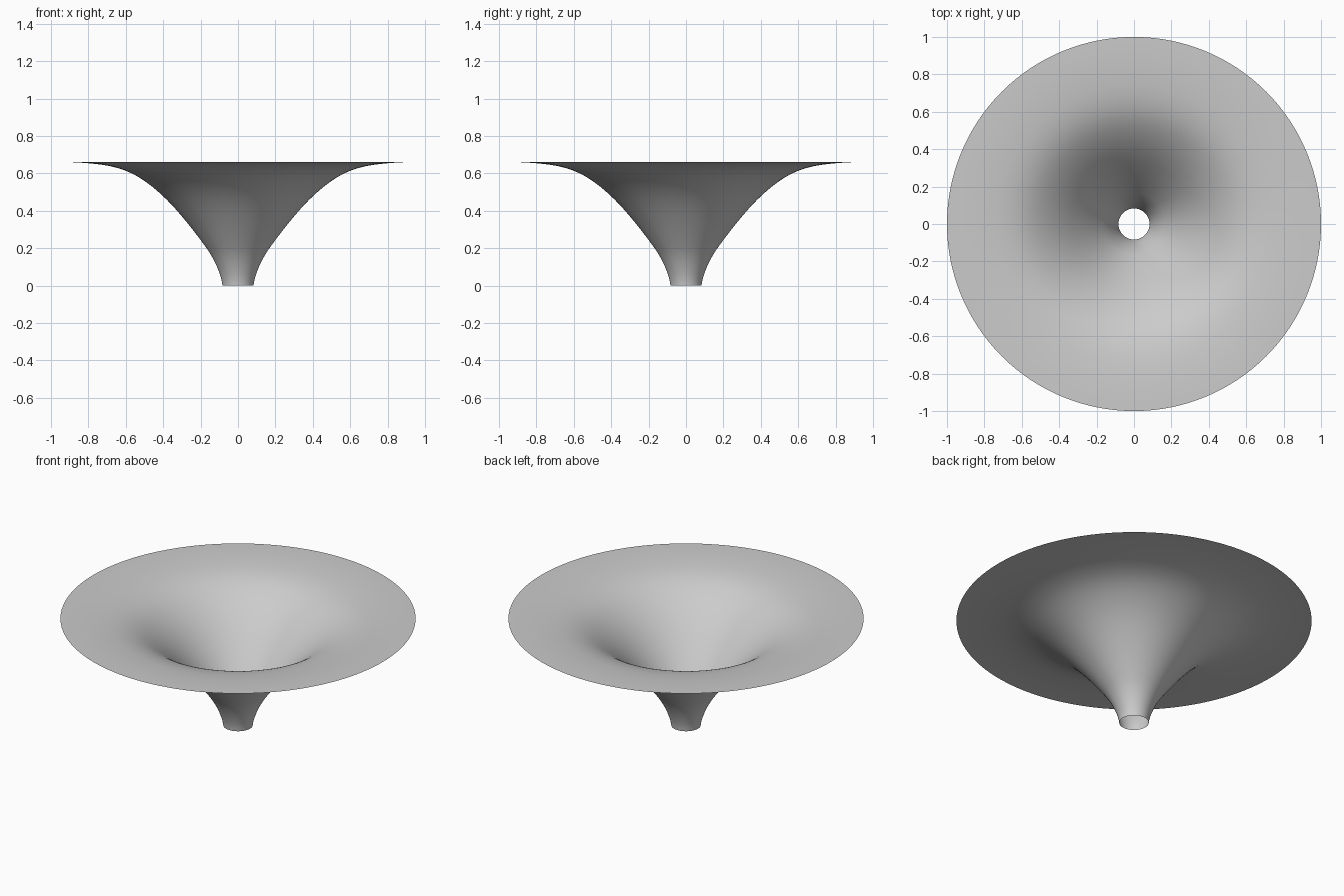
import bpy, bmesh, math
from mathutils import Vector
from mathutils.geometry import interpolate_bezier

cube = bpy.data.objects.get("Cube")
if cube:
    bpy.data.objects.remove(cube, do_unlink=True)

# Plain grey finish
grey = bpy.data.materials.new("light_grey")
grey.use_nodes = True
colour = (0.6, 0.6, 0.6, 1)
grey.diffuse_color = colour
grey.node_tree.nodes["Principled BSDF"].inputs["Base Color"].default_value = colour

# Profile from the open neck to the flat rim, as (radius, height)
knots = [(0.083, 0), (0.112, 0.1), (0.168, 0.2), (0.33, 0.405),
         (0.46, 0.53), (0.59, 0.61), (0.74, 0.648), (1, 0.662)]
pts = [Vector((r, 0, z)) for r, z in knots]
last = len(pts) - 1


def tangent(i):
    if i == 0:
        return Vector((0.1, 0, 1)).normalized()
    if i == last:
        return Vector((1, 0, 0))
    return (pts[i + 1] - pts[i - 1]).normalized()


profile = [pts[0]]
for i in range(last):
    a, b = pts[i], pts[i + 1]
    reach = (b - a).length / 3
    profile += interpolate_bezier(a, a + tangent(i) * reach,
                                  b - tangent(i + 1) * reach, b, 8)[1:]

# Thin flared funnel, spun around the vertical axis
bm = bmesh.new()
verts = [bm.verts.new(p) for p in profile]
edges = [bm.edges.new(pair) for pair in zip(verts, verts[1:])]
bmesh.ops.spin(bm, geom=verts + edges, cent=(0, 0, 0), axis=(0, 0, 1),
               angle=math.tau, steps=128, use_merge=True)
bmesh.ops.remove_doubles(bm, verts=bm.verts, dist=0.0001)
bmesh.ops.recalc_face_normals(bm, faces=bm.faces)
# Face the surface up into the bowl
bm.normal_update()
if sum(f.normal.z for f in bm.faces) < 0:
    bmesh.ops.reverse_faces(bm, faces=bm.faces)
for f in bm.faces:
    f.smooth = True

mesh = bpy.data.meshes.new("flared_funnel")
bm.to_mesh(mesh)
bm.free()
mesh.materials.append(grey)
funnel = bpy.data.objects.new("flared_funnel", mesh)
bpy.context.collection.objects.link(funnel)
